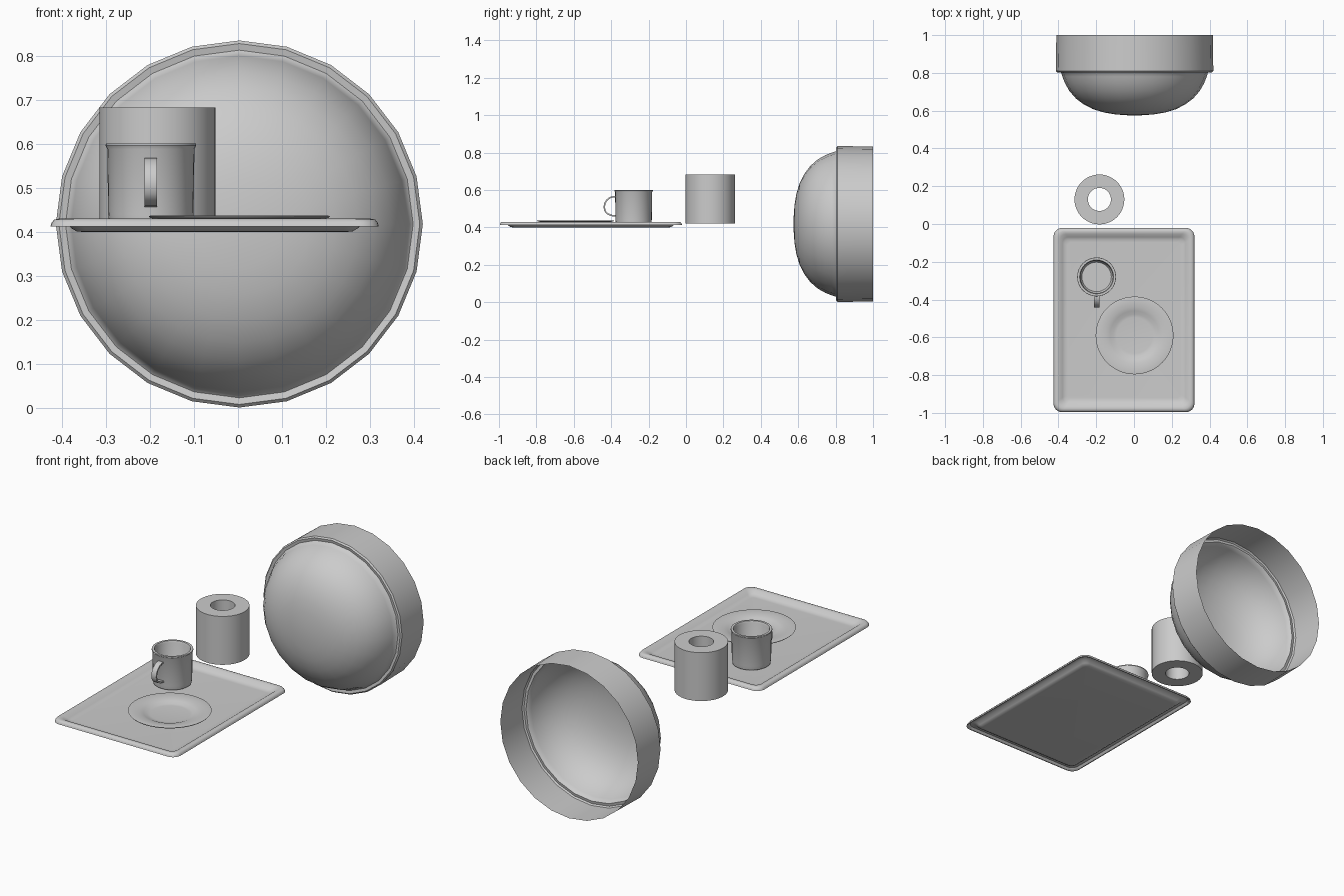
import bpy, bmesh
from math import sin, cos, pi, radians

if "Cube" in bpy.data.objects:
    bpy.data.objects.remove(bpy.data.objects["Cube"])


def finish(name, bm, smooth=35):
    bmesh.ops.remove_doubles(bm, verts=bm.verts, dist=1e-5)
    me = bpy.data.meshes.new(name)
    bm.to_mesh(me)
    bm.free()
    ob = bpy.data.objects.new(name, me)
    bpy.context.collection.objects.link(ob)
    bpy.ops.object.select_all(action='DESELECT')
    bpy.context.view_layer.objects.active = ob
    ob.select_set(True)
    bpy.ops.object.shade_smooth_by_angle(angle=radians(smooth))
    return ob


def skin(bm, rings, cap_start=False, cap_end=False, loop=False):
    """Bridge successive rings of points with quads."""
    vs = [[bm.verts.new(p) for p in ring] for ring in rings]
    pairs = list(zip(vs, vs[1:])) + ([(vs[-1], vs[0])] if loop else [])
    n = len(vs[0])
    for a, b in pairs:
        for i in range(n):
            j = (i + 1) % n
            bm.faces.new((a[i], a[j], b[j], b[i]))
    if cap_start:
        bm.faces.new(vs[0][::-1])
    if cap_end:
        bm.faces.new(vs[-1])


def lathe(name, profile, centre, n=32, axis='Z', caps=(False, False), loop=False, smooth=35):
    """Revolve (radius, height) points about a vertical or front-back axis."""
    cx, cy, cz = centre
    rings = []
    for r, h in profile:
        ring = []
        for i in range(n):
            a = 2 * pi * i / n
            u, v = r * sin(a), r * cos(a)
            ring.append((cx + u, cy + h, cz + v) if axis == 'Y' else (cx + v, cy + u, cz + h))
        rings.append(ring)
    bm = bmesh.new()
    skin(bm, rings, *caps, loop)
    if loop or all(caps):
        bmesh.ops.recalc_face_normals(bm, faces=bm.faces)
    return finish(name, bm, smooth)


# Large bowl lying on its side, open at the back
lathe("bowl", [(0.03, 0.575), (0.10, 0.580), (0.16, 0.590), (0.22, 0.608), (0.27, 0.634),
               (0.31, 0.664), (0.345, 0.704), (0.368, 0.745), (0.382, 0.780), (0.388, 0.800),
               (0.395, 0.806), (0.410, 0.803), (0.417, 0.810), (0.414, 1.0)],
      (0.003, 0, 0.418), 24, 'Y', (True, False))

# Paper roll with a hole through it
lathe("paper_roll", [(0.132, 0.42), (0.132, 0.683), (0.061, 0.683), (0.061, 0.42)],
      (-0.183, 0.13, 0), 48, loop=True)

# Mug body, hollow with a slight flare
lathe("mug", [(0.088, 0.414), (0.094, 0.418), (0.097, 0.44), (0.099, 0.588), (0.103, 0.596),
              (0.102, 0.601), (0.090, 0.601), (0.086, 0.592), (0.085, 0.435), (0.078, 0.425)],
      (-0.198, -0.28, 0), 32, caps=(True, True))

# Strap handle on the front of the mug
path = [(-0.370, 0.562), (-0.388, 0.564), (-0.406, 0.559), (-0.424, 0.545), (-0.434, 0.527),
        (-0.437, 0.508), (-0.433, 0.488), (-0.422, 0.474), (-0.400, 0.464), (-0.370, 0.460)]
rings = []
for i, (y, z) in enumerate(path):
    (y0, z0), (y1, z1) = path[max(i - 1, 0)], path[min(i + 1, len(path) - 1)]
    length = ((y1 - y0) ** 2 + (z1 - z0) ** 2) ** 0.5
    ny, nz = -(z1 - z0) / length * 0.004, (y1 - y0) / length * 0.004
    rings.append([(-0.198 + sx * 0.0145, y + s * ny, z + s * nz)
                  for sx, s in ((-1, -1), (1, -1), (1, 1), (-1, 1))])
bm = bmesh.new()
skin(bm, rings, True, True)
bmesh.ops.recalc_face_normals(bm, faces=bm.faces)
finish("mug_handle", bm, 40)

# Saucer plate with a shallow well
lathe("plate", [(0.095, 0.412), (0.125, 0.417), (0.203, 0.432), (0.206, 0.436), (0.200, 0.4375),
                (0.150, 0.432), (0.130, 0.427), (0.112, 0.419), (0.095, 0.417)],
      (0.003, -0.59, 0), 48, caps=(True, True))


# Serving tray: rounded rectangles stepped from the underside out over the lip
def rounded_rect(inset, z, corner):
    hx, hy = 0.373 - inset, 0.4875 - inset
    pts = []
    for k, (sx, sy) in enumerate(((1, 1), (-1, 1), (-1, -1), (1, -1))):
        for s in range(7):
            a = (k + s / 6) * pi / 2
            pts.append((-0.053 + sx * (hx - corner) + corner * cos(a),
                        -0.5085 + sy * (hy - corner) + corner * sin(a), z))
    return pts


tray = [(0.075, 0.400, 0.02), (0.060, 0.401, 0.025), (0.048, 0.408, 0.03), (0.035, 0.421, 0.035),
        (0.015, 0.423, 0.04), (0.005, 0.412, 0.045), (0.000, 0.412, 0.045), (0.002, 0.420, 0.045),
        (0.008, 0.428, 0.042), (0.018, 0.430, 0.04), (0.032, 0.427, 0.035), (0.048, 0.415, 0.03),
        (0.060, 0.409, 0.025), (0.075, 0.408, 0.02)]
bm = bmesh.new()
skin(bm, [rounded_rect(*t) for t in tray], True, True)
bmesh.ops.recalc_face_normals(bm, faces=bm.faces)
finish("tray", bm, 45)
